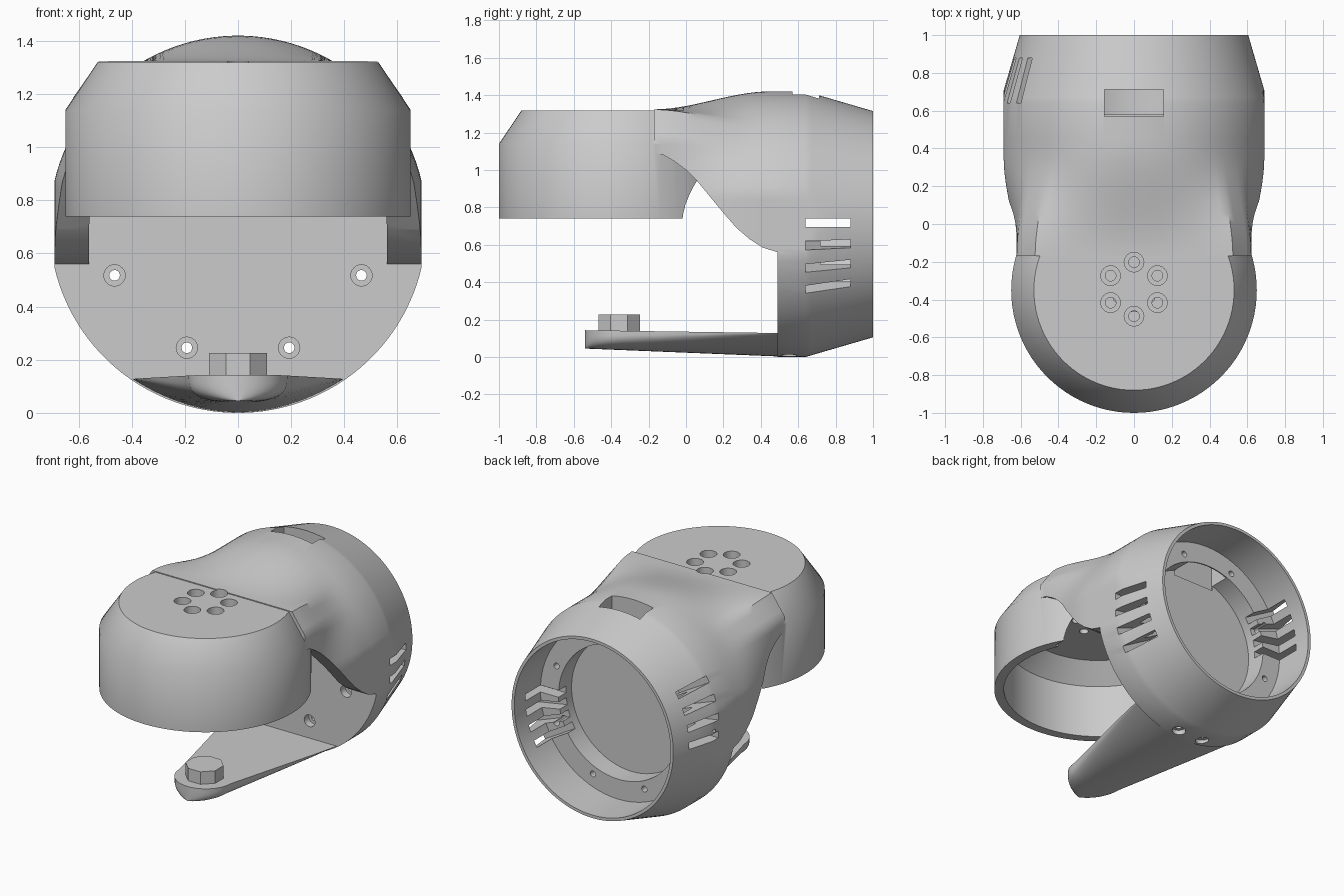
import bpy, bmesh
from math import sin, cos, pi, radians
from mathutils import Matrix

if "Cube" in bpy.data.objects:
    bpy.data.objects.remove(bpy.data.objects["Cube"])

ZC = 0.71  # height of the horizontal barrel axis
CY = -0.35  # y of the vertical pivot axis


def loft(name, rings):
    """Closed solid through equal-length rings of points."""
    bm = bmesh.new()
    vr = [[bm.verts.new(p) for p in r] for r in rings]
    n = len(rings[0])
    for a, b in zip(vr, vr[1:]):
        for i in range(n):
            bm.faces.new((a[i], a[(i + 1) % n], b[(i + 1) % n], b[i]))
    bm.faces.new(vr[0])
    bm.faces.new(vr[-1])
    bmesh.ops.recalc_face_normals(bm, faces=bm.faces)
    me = bpy.data.meshes.new(name)
    bm.to_mesh(me)
    bm.free()
    ob = bpy.data.objects.new(name, me)
    bpy.context.collection.objects.link(ob)
    return ob


def lathe(name, profile, cx, c2, axis, n=24, phase=0.0):
    """Round solid from (radius, height) pairs about a Z or Y axis."""
    rings = []
    for r, h in profile:
        ring = []
        for i in range(n):
            a = 2 * pi * i / n + phase
            u, v = cx + r * cos(a), c2 + r * sin(a)
            ring.append((u, v, h) if axis == 'Z' else (u, h, v))
        rings.append(ring)
    return loft(name, rings)


def prism(name, pts, axis, lo, hi):
    """Extrude a 2D outline along X (yz points) or Y (xz points)."""
    if axis == 'X':
        return loft(name, [[(h, u, v) for u, v in pts] for h in (lo, hi)])
    return loft(name, [[(u, h, v) for u, v in pts] for h in (lo, hi)])


def boolean(ob, other, op):
    other.hide_render = True
    m = ob.modifiers.new("bool", 'BOOLEAN')
    m.operation, m.solver, m.object = op, 'EXACT', other
    bpy.context.view_layer.objects.active = ob
    bpy.ops.object.modifier_apply(modifier=m.name)
    bpy.data.objects.remove(other)


def cut(ob, other):
    boolean(ob, other, 'DIFFERENCE')


# Barrel and neck: chamfered cup section blending into a round barrel
def section(y, n=120):
    big = 0.71 if y <= 0.64 else 0.71 - 0.105 * (y - 0.64) / 0.36
    ring = []
    for i in range(n):
        a = 2 * pi * (i + 0.5) / n
        c, s = abs(cos(a)), sin(a)
        t = min(max((y + 0.17) / (0.62 - 0.1 * c), 0), 1)
        t = t * t * (3 - 2 * t)
        r0 = min(0.622 / c, 0.71)
        if s > 0:
            r0 = min(0.622 / c, 0.614 / s, 0.171 / (0.178 * c + 0.127 * s))
        r = r0 * (1 - t) + min(big, 0.69 / c) * t
        ring.append((r * cos(a), y, ZC + r * s))
    return ring


ys = [-0.17 + 0.62 * i / 14 for i in range(15)] + [0.64, 0.67, 0.708, 0.8, 1.0]
housing = loft("joint_housing", [section(y) for y in ys])

# Sweeping underside of the neck and flat front of the barrel
curve = [(-0.4, 1.09), (-0.17, 1.09), (-0.12, 1.08), (-0.06, 1.045), (0, 1.0),
         (0.06, 0.94), (0.13, 0.855), (0.2, 0.77), (0.27, 0.69), (0.34, 0.63),
         (0.41, 0.585), (0.49, 0.56), (0.49, -0.2), (-0.4, -0.2)]
cut(housing, prism("neck_underside_cutter", curve, 'X', -1, 1))

# Front cup
cup = lathe("front_cup", [(0.65, 0.74), (0.65, 1.14), (0.53, 1.318)], 0, CY, 'Z', 96)
boolean(housing, cup, 'UNION')

# Lower arm with rounded tip, its root matching the round barrel
outline = [(CY - 0.19 * cos(radians(a)), 0.19 * sin(radians(a)))
           for a in (6, 18, 30, 42, 54, 66, 78, 90)]
outline += [(y, 0.19 + 0.21 * (y - CY) / 0.84) for y in (-0.15, 0.1, 0.3, 0.49, 0.54)]
rings = []
for y, w in outline:
    t = min((y + 0.54) / 1.03, 1)
    zt, zb = 0.143 - 0.015 * t, 0.045 - 0.042 * t
    w = min(w, 0.396)
    ring = []
    for i in range(33):
        u = cos(pi * i / 32)
        full = max(0, 1 - abs(u) ** 3.5) ** (1 / 3.5)
        depth = full * (1 - t) + (1 - u * u) * t
        ring.append((w * u, y, zt - (zt - zb) * depth))
    rings.append(ring)
boolean(housing, loft("lower_arm", rings), 'UNION')

# Hollow inside of cup, and arched hollow inside of neck
cut(housing, lathe("cup_cavity", [(0.59, 0.6), (0.59, 1.1), (0.47, 1.22)], 0, CY, 'Z', 96))
arch = [(0.56 * cos(pi * i / 32), ZC + 0.54 * sin(pi * i / 32)) for i in range(33)]
cut(housing, prism("neck_cavity", [(0.56, 0.4)] + arch + [(-0.56, 0.4)], 'Y', -0.1, 0.49))

# Rear bore with ledge and inner recess
cut(housing, lathe("rear_bore", [(0.45, 0.58), (0.45, 0.72), (0.585, 0.72), (0.585, 1.1)],
                   0, ZC, 'Y', 96))

# Ledge screw holes, counterbored from the front
for k in range(8):
    a = radians(22.5 + 45 * k)
    x, z = 0.503 * cos(a), ZC + 0.503 * sin(a)
    cut(housing, lathe("ledge_hole", [(0.04, 0.45), (0.04, 0.54), (0.02, 0.54), (0.02, 0.8)],
                       x, z, 'Y'))

# Counterbored holes in the cup top
for k in range(6):
    a = radians(30 + 60 * k)
    cut(housing, lathe("cup_hole", [(0.028, 1.1), (0.028, 1.25), (0.052, 1.25), (0.052, 1.4)],
                       0.143 * cos(a), -0.345 + 0.143 * sin(a), 'Z'))

# Side vent slots, stepping round the barrel axis
for base in (0, 180):
    for k in range(4):
        slot = prism("vent_slot", [(0.42, -0.023), (0.8, -0.023), (0.8, 0.023), (0.42, 0.023)],
                     'Y', 0.64, 0.88)
        slot.data.transform(Matrix.Translation((0, 0, ZC + 0.008))
                            @ Matrix.Rotation(radians(base + 10 * k), 4, 'Y'))
        cut(housing, slot)

# Top window
cut(housing, prism("top_window", [(-0.155, 1.1), (0.155, 1.1), (0.155, 1.6), (-0.155, 1.6)],
                   'Y', 0.57, 0.712))

# Small screw recesses under the barrel
for x in (-0.095, 0.095):
    cut(housing, lathe("under_recess", [(0.042, -0.1), (0.042, 0.035), (0.02, 0.035),
                                        (0.02, 0.1)], x, 0.55, 'Z'))

# Octagonal pivot knob on the arm tip
knob = lathe("pivot_knob", [(0.119, 0.12), (0.119, 0.226)], 0, -0.357, 'Z', 8, pi / 8)

# Smooth shading with sharp edges kept
bpy.ops.object.select_all(action='DESELECT')
housing.select_set(True)
bpy.context.view_layer.objects.active = housing
bpy.ops.object.shade_smooth_by_angle(angle=radians(38))
